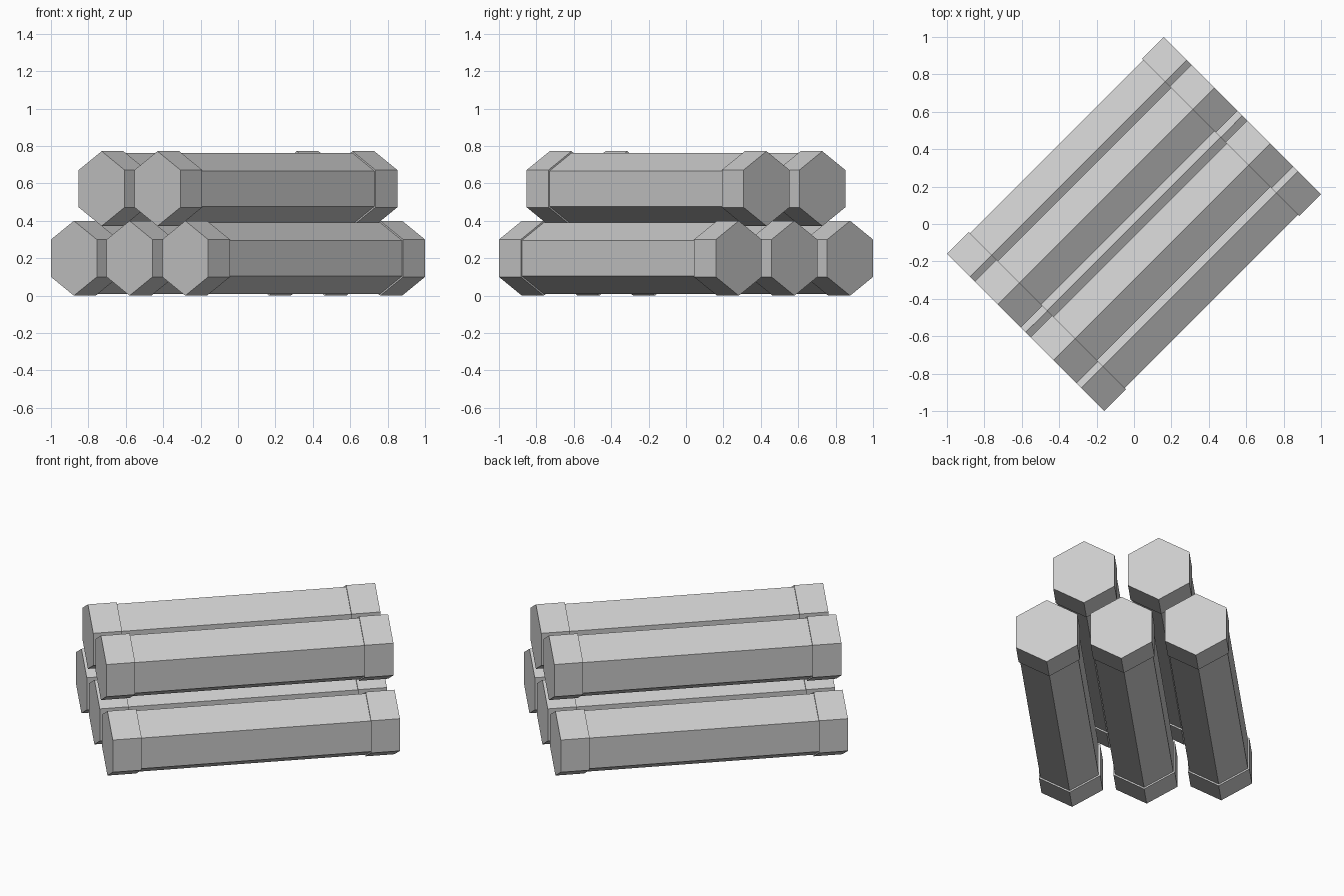
import bpy, bmesh, math
from mathutils import Vector

if "Cube" in bpy.data.objects:
    bpy.data.objects.remove(bpy.data.objects["Cube"])

U = Vector((1, 1, 0)).normalized()    # along the sticks
V = Vector((1, -1, 0)).normalized()   # across the stack
Z = Vector((0, 0, 1))


def material(name, value):
    m = bpy.data.materials.new(name)
    m.diffuse_color = (value, value, value, 1)
    m.use_nodes = True
    m.node_tree.nodes["Principled BSDF"].inputs["Base Color"].default_value = m.diffuse_color
    return m


grey = material("light grey", 0.6)
dark = material("dark band", 0.02)


def hex_prism(name, v, z, radius, u0, u1, mat):
    """Six-sided prism with a corner pointing up, lying along U."""
    bm = bmesh.new()
    rings = []
    for u in (u0, u1):
        ring = []
        for k in range(6):
            a = math.radians(90 + 60 * k)
            ring.append(bm.verts.new(U * u + V * (v + radius * math.cos(a))
                                     + Z * (z + radius * math.sin(a))))
        rings.append(ring)
    a, b = rings
    bm.faces.new(a)
    bm.faces.new(b)
    for k in range(6):
        j = (k + 1) % 6
        bm.faces.new((a[k], a[j], b[j], b[k]))
    bmesh.ops.recalc_face_normals(bm, faces=bm.faces)
    mesh = bpy.data.meshes.new(name)
    bm.to_mesh(mesh)
    bm.free()
    mesh.materials.append(mat)
    bpy.context.collection.objects.link(bpy.data.objects.new(name, mesh))


# three sticks below, two resting in the gaps above
sticks = [(-0.421, 0.2), (0, 0.2), (0.421, 0.2), (-0.211, 0.572), (0.211, 0.572)]
for i, (v, z) in enumerate(sticks, 1):
    hex_prism(f"shaft_{i}", v, z, 0.19, -0.66, 0.66, grey)
    hex_prism(f"front_cap_{i}", v, z, 0.2, -0.82, -0.655, grey)
    hex_prism(f"back_cap_{i}", v, z, 0.2, 0.655, 0.82, grey)
    # flush band just under the shaft surface
    hex_prism(f"band_{i}", v, z, 0.1898, 0.26, 0.34, dark)
